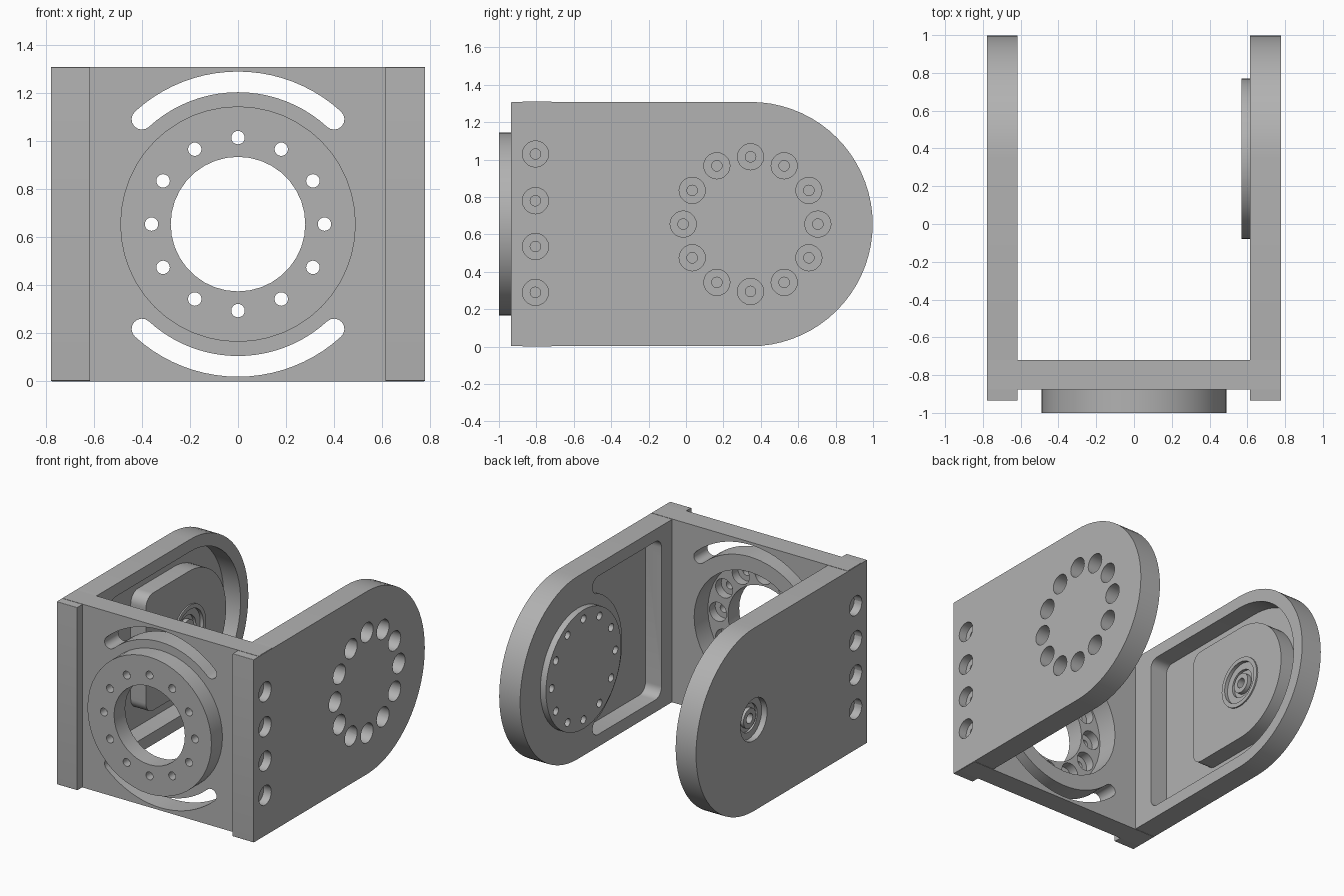
import bpy, bmesh, math

if "Cube" in bpy.data.objects:
    bpy.data.objects.remove(bpy.data.objects["Cube"])

CY, CZ = 0.345, 0.655          # pivot axis of the arms (y, z)
metal = bpy.data.materials.new("machined_grey")
metal.diffuse_color = (0.445, 0.445, 0.445, 1)
metal.use_nodes = True
metal.node_tree.nodes["Principled BSDF"].inputs["Base Color"].default_value = metal.diffuse_color


def arc(cx, cy, r, a0, a1, n=8):
    return [(cx + r * math.cos(math.radians(a0 + (a1 - a0) * i / n)),
             cy + r * math.sin(math.radians(a0 + (a1 - a0) * i / n))) for i in range(n + 1)]


def circle(cx, cy, r, n=36):
    return arc(cx, cy, r, 0, 360, n)[:-1]


def d_shape(y0, r, cr):
    """Square at y0 with corner radius cr, round at the far end."""
    return (arc(CY, CZ, r, -90, 90, 36) + arc(y0 + cr, CZ + r - cr, cr, 90, 180)
            + arc(y0 + cr, CZ - r + cr, cr, 180, 270))


def solid(name, prisms):
    """One object from prisms: (outline, axis, start, end)."""
    bm = bmesh.new()
    for pts, axis, a, b in prisms:
        place = (lambda p, t: (t, p[0], p[1])) if axis == 'x' else (lambda p, t: (p[0], t, p[1]))
        lo = [bm.verts.new(place(p, a)) for p in pts]
        hi = [bm.verts.new(place(p, b)) for p in pts]
        bm.faces.new(lo)
        bm.faces.new(hi[::-1])
        for i in range(len(pts)):
            j = (i + 1) % len(pts)
            bm.faces.new((lo[i], hi[i], hi[j], lo[j]))
    bmesh.ops.recalc_face_normals(bm, faces=bm.faces)
    me = bpy.data.meshes.new(name)
    bm.to_mesh(me)
    bm.free()
    me.materials.append(metal)
    ob = bpy.data.objects.new(name, me)
    bpy.context.collection.objects.link(ob)
    return ob


def cut(ob, prisms):
    tool = solid("cutter", prisms)
    mod = ob.modifiers.new("cut", 'BOOLEAN')
    mod.operation, mod.solver, mod.object = 'DIFFERENCE', 'EXACT', tool
    bpy.context.view_layer.objects.active = ob
    bpy.ops.object.modifier_apply(modifier=mod.name)
    bpy.data.objects.remove(tool)


def ring(cx, cy, r, hole, axis, a, b):
    """Twelve holes on a bolt circle."""
    return [(circle(cx + r * math.cos(k * math.pi / 6), cy + r * math.sin(k * math.pi / 6),
                    hole, 20), axis, a, b) for k in range(12)]


def rect(u0, u1, v0, v1):
    return [(u0, v0), (u1, v0), (u1, v1), (u0, v1)]


def edge_bolts(r, depth):
    """Screw holes joining the arms to the cross plate."""
    return [(circle(-0.805, z, r, 20), 'x', s * 0.80, s * (0.778 - depth))
            for s in (-1, 1) for z in (0.29, 0.535, 0.78, 1.03)]


# Cross plate with arc slots
plate = solid("cross_plate", [(rect(-0.775, 0.775, 0, 1.31), 'y', -0.875, -0.72)])
slots = []
for mid in (90, 270):
    a0, a1, rm, w = mid - 42.5, mid + 42.5, 0.592, 0.043
    e0, e1 = arc(0, CZ, rm, a0, a1, 1)
    outline = (arc(0, CZ, rm + w, a0, a1, 20) + arc(*e1, w, a1, a1 + 180)[1:-1]
               + arc(0, CZ, rm - w, a1, a0, 20) + arc(*e0, w, a0 + 180, a0 + 360)[1:-1])
    slots.append((outline, 'y', -0.95, -0.65))
cut(plate, slots)
cut(plate, [(circle(0, CZ, 0.44, 40), 'y', -0.95, -0.65)])
cut(plate, edge_bolts(0.07, 0.06))
cut(plate, edge_bolts(0.028, 0.2))

# Front flange, bored, with bolt circle counterbored from behind
flange = solid("front_flange", [(circle(0, CZ, 0.49, 48), 'y', -1, -0.875)])
cut(flange, [(circle(0, CZ, 0.28), 'y', -1.1, -0.7)])
cut(flange, ring(0, CZ, 0.36, 0.068, 'y', -0.94, -0.8))
cut(flange, ring(0, CZ, 0.36, 0.028, 'y', -1.1, -0.8))

# Side arms
arm_outline = d_shape(-0.935, 0.653, 0.004)
right_arm = solid("right_arm", [(arm_outline, 'x', 0.613, 0.778)])
left_arm = solid("left_arm", [(arm_outline, 'x', -0.778, -0.617)])
for arm in (right_arm, left_arm):
    cut(arm, edge_bolts(0.07, 0.06))
    cut(arm, edge_bolts(0.028, 0.2))

# Right arm: lightening pocket wrapped around the hub
top, bottom = CZ + 0.565, CZ - 0.565
pocket = (arc(-0.53, top - 0.07, 0.07, 180, 90) + arc(0.12, top - 0.06, 0.06, 90, -85)
          + arc(CY, CZ, 0.5, 118, 242, 24) + arc(0.12, bottom + 0.06, 0.06, 85, -90)
          + arc(-0.53, bottom + 0.07, 0.07, 270, 180))
cut(right_arm, [(pocket, 'x', 0.55, 0.74)])
hub = solid("hub_disc", [(circle(CY, CZ, 0.425, 48), 'x', 0.568, 0.613)])
for part in (right_arm, hub):
    cut(part, ring(CY, CZ, 0.36, 0.028, 'x', 0.5, 0.9))
cut(right_arm, ring(CY, CZ, 0.36, 0.07, 'x', 0.68, 0.9))

# Left arm: large pocket with raised pad
cut(left_arm, [(d_shape(-0.56, 0.565, 0.06), 'x', -0.75, -0.5)])
pad = solid("pivot_pad", [(d_shape(-0.14, 0.42, 0.08), 'x', -0.75, -0.63)])
cut(left_arm, [(circle(CY, CZ, 0.15), 'x', -0.9, -0.7)])
cut(pad, [(circle(CY, CZ, 0.15), 'x', -0.9, -0.5)])

# Pivot: flanged bearing and pin inside the pad
bearing = solid("pivot_bearing", [(circle(CY, CZ, 0.152), 'x', -0.735, -0.645)])
cut(bearing, [(circle(CY, CZ, 0.10), 'x', -0.9, -0.5)])
collar = solid("bearing_collar", [(circle(CY, CZ, 0.18), 'x', -0.632, -0.62)])
cut(collar, [(circle(CY, CZ, 0.15), 'x', -0.9, -0.5)])
pin = solid("pivot_pin", [(circle(CY, CZ, 0.102), 'x', -0.72, -0.665)])
head = solid("pin_head", [(circle(CY, CZ, 0.07), 'x', -0.745, -0.635)])
for part in (pin, head):
    cut(part, [(circle(CY, CZ, 0.035, 20), 'x', -0.9, -0.5)])

# Smooth round walls, keep edges crisp
bpy.ops.object.select_all(action='DESELECT')
for ob in bpy.context.scene.objects:
    ob.select_set(True)
bpy.context.view_layer.objects.active = plate
bpy.ops.object.shade_smooth_by_angle(angle=math.radians(30))
